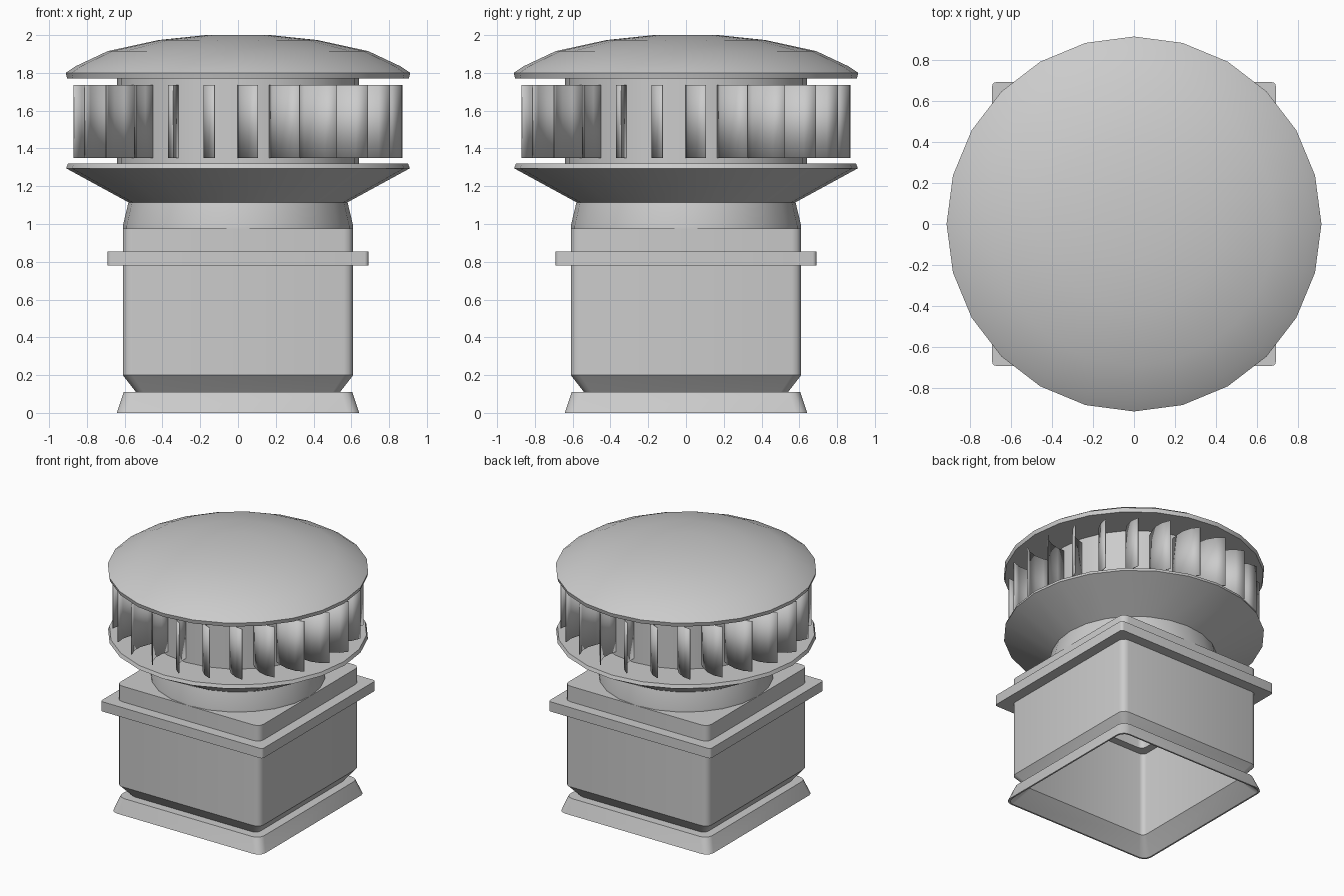
import bpy, bmesh, math

if "Cube" in bpy.data.objects:
    bpy.data.objects.remove(bpy.data.objects["Cube"])

SIDES = 24


def finish(bm, name, angle=35):
    bmesh.ops.remove_doubles(bm, verts=bm.verts, dist=1e-5)
    bmesh.ops.recalc_face_normals(bm, faces=bm.faces)
    me = bpy.data.meshes.new(name)
    bm.to_mesh(me)
    bm.free()
    ob = bpy.data.objects.new(name, me)
    bpy.context.collection.objects.link(ob)
    bpy.ops.object.select_all(action='DESELECT')
    ob.select_set(True)
    bpy.context.view_layer.objects.active = ob
    bpy.ops.object.shade_smooth_by_angle(angle=math.radians(angle))
    return ob


def loft(name, rings, angle=35, closed=False):
    """Bridge equal-length rings of points; cap the ends or close the loop."""
    bm = bmesh.new()
    loops = [[bm.verts.new(p) for p in ring] for ring in rings]
    pairs = list(zip(loops, loops[1:]))
    if closed:
        pairs.append((loops[-1], loops[0]))
    else:
        bm.faces.new(loops[0])
        bm.faces.new(loops[-1])
    n = len(loops[0])
    for a, b in pairs:
        for i in range(n):
            j = (i + 1) % n
            bm.faces.new((a[i], a[j], b[j], b[i]))
    return finish(bm, name, angle)


def circle(r, z):
    return [(r * math.cos(2 * math.pi * i / SIDES),
             r * math.sin(2 * math.pi * i / SIDES), z) for i in range(SIDES)]


def square(h, z, r):
    """Square ring of half width h with rounded corners."""
    pts = []
    for q in range(4):
        mid = math.pi / 4 + q * math.pi / 2
        cx = math.copysign(h - r, math.cos(mid))
        cy = math.copysign(h - r, math.sin(mid))
        for k in range(4):
            a = q * math.pi / 2 + k * math.pi / 6
            pts.append((cx + r * math.cos(a), cy + r * math.sin(a), z))
    return pts


# Hollow square duct, open at the bottom, with a stepped inner ledge
duct = [(.54, .11, .04), (.61, .20, .05), (.61, .975, .05),
        (.47, .97, .04), (.47, .76, .04), (.53, .76, .035), (.53, .11, .035)]
loft("duct_body", [square(*p) for p in duct], closed=True)
loft("duct_top_plate", [square(.61, .965, .05), square(.61, .975, .05)])

# Flared base skirt
skirt = [(.642, 0, .06), (.605, .11, .06), (.53, .11, .035), (.63, 0, .055)]
loft("base_skirt", [square(*p) for p in skirt], closed=True)

# Flange band around the duct
flange = [(.69, .78, .02), (.69, .855, .02), (.60, .855, .02), (.60, .78, .02)]
loft("flange", [square(*p) for p in flange], closed=True)

# Neck and conical dish
dish = [(.61, .97), (.61, .99), (.58, 1.115), (.91, 1.295), (.90, 1.32)]
loft("neck_dish", [circle(*p) for p in dish])

# Inner drum
loft("drum", [circle(.64, 1.315), circle(.64, 1.775)])

# Domed cap
cap = [(.905, 1.77), (.912, 1.80), (.86, 1.835), (.69, 1.915),
       (.42, 1.974), (.17, 2.0)]
loft("dome_cap", [circle(*p) for p in cap])

# Ring of curved blades between dish and cap
blade = [(0, .62), (.004, .70), (.02, .77), (.055, .828), (.105, .868)]
bm = bmesh.new()
for i in range(SIDES):
    a = 2 * math.pi * i / SIDES
    c, s = math.cos(a), math.sin(a)
    cols = []
    for u, r in blade:
        x, y = u * c + r * s, u * s - r * c
        cols.append((bm.verts.new((x, y, 1.35)), bm.verts.new((x, y, 1.737))))
    for p, q in zip(cols, cols[1:]):
        bm.faces.new((p[0], q[0], q[1], p[1]))
blades = finish(bm, "blades")
mod = blades.modifiers.new("thickness", 'SOLIDIFY')
mod.thickness = .006
mod.offset = 0
